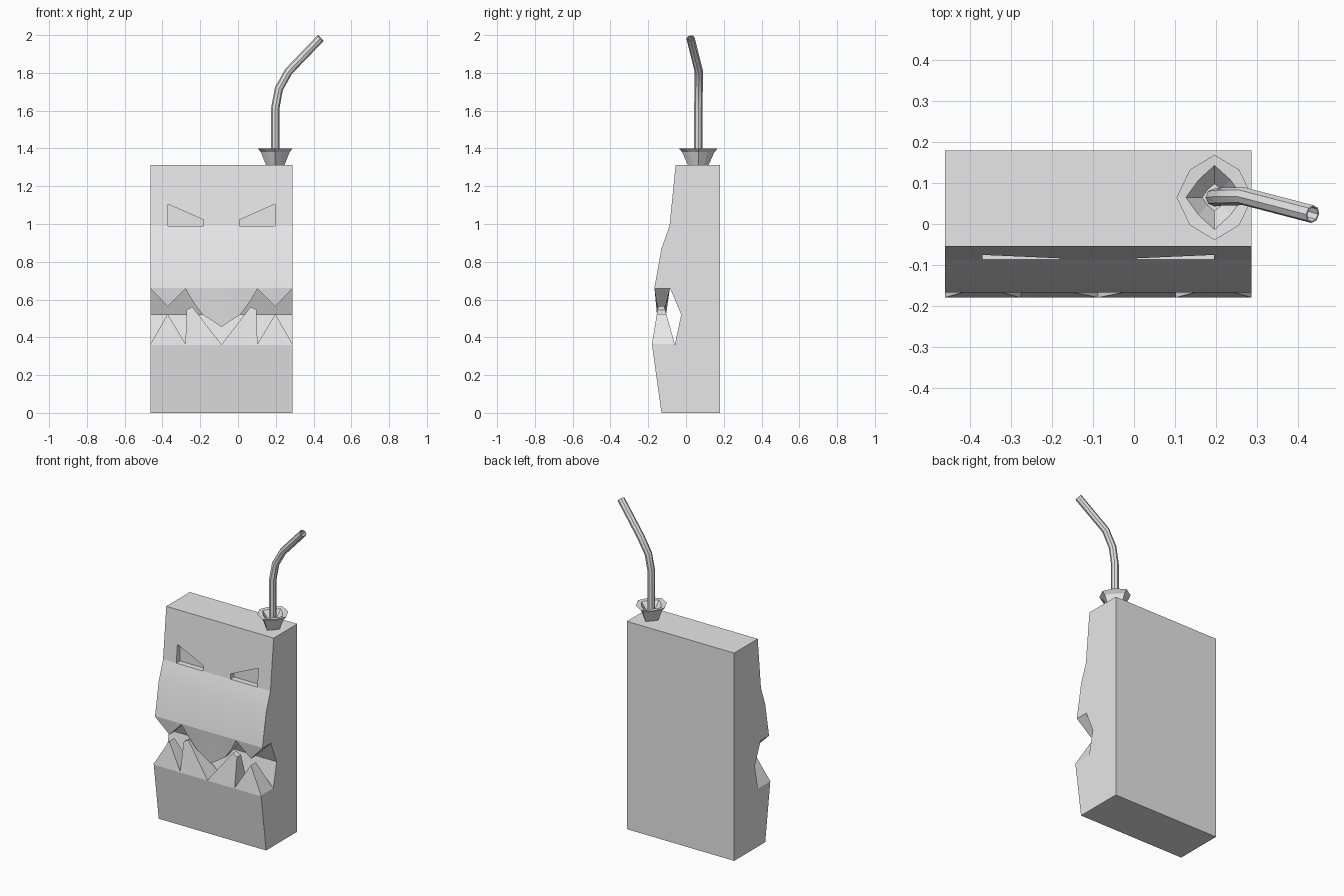
import bpy, bmesh, math
from mathutils import Vector

cube = bpy.data.objects.get("Cube")
if cube:
    bpy.data.objects.remove(cube, do_unlink=True)

GREY = (0.8, 0.8, 0.8, 1)
mat = bpy.data.materials.new("plain grey")
mat.use_nodes = True
mat.diffuse_color = GREY
mat.node_tree.nodes["Principled BSDF"].inputs["Base Color"].default_value = GREY


def activate(obj):
    bpy.ops.object.select_all(action='DESELECT')
    obj.select_set(True)
    bpy.context.view_layer.objects.active = obj


def make_object(name, bm):
    bmesh.ops.remove_doubles(bm, verts=bm.verts, dist=0.0005)
    bmesh.ops.recalc_face_normals(bm, faces=bm.faces)
    mesh = bpy.data.meshes.new(name)
    bm.to_mesh(mesh)
    bm.free()
    mesh.materials.append(mat)
    obj = bpy.data.objects.new(name, mesh)
    bpy.context.collection.objects.link(obj)
    return obj


def loft(rings):
    """Bridge closed rings of points and cap both ends."""
    bm = bmesh.new()
    rows = [[bm.verts.new(p) for p in ring] for ring in rings]
    n = len(rows[0])
    for a, b in zip(rows, rows[1:]):
        for i in range(n):
            j = (i + 1) % n
            bm.faces.new((a[i], a[j], b[j], b[i]))
    bm.faces.new(rows[0])
    bm.faces.new(rows[-1])
    return bm


def mix(a, b, t):
    return a + (b - a) * t


# Carton: one side profile per column, with the jagged mouth line changing by column
MID = -0.0875
LOW, HIGH = 0.366, 0.658
# distance from the middle, lower jaw height, upper jaw height
half = [(0.375, LOW, HIGH), (0.285, 0.523, 0.563), (0.1905, LOW, HIGH),
        (0.1855, 0.546, 0.649), (0.155, 0.562, 0.595), (0.101, 0.493, 0.521),
        (0, 0.362, 0.456)]
columns = [(MID - d, lo, up) for d, lo, up in half]
columns += [(MID + d, lo, up) for d, lo, up in reversed(half[:-1])]


def column_profile(x, lo, up):
    t = max(0, (lo - LOW) / 0.196)       # lower tooth height, 0 to 1
    u = min(1, (HIGH - up) / 0.12)       # upper tooth length, 0 to 1
    profile = [(0.18, 0), (-0.13, 0), (-0.18, 0.36),
               (mix(-0.18, -0.148, t), lo), (mix(-0.06, -0.115, t), lo),
               (-0.06, 0.358), (-0.025, 0.52), (-0.085, 0.662),
               (mix(-0.085, -0.115, u), up), (mix(-0.167, -0.148, u), up),
               (-0.167, 0.662), (-0.13, 0.87), (-0.087, 0.99),
               (-0.055, 1.312), (0.18, 1.312)]
    return [(x, y, z) for y, z in profile]


carton = make_object("carton", loft([column_profile(*c) for c in columns]))

# Slanted eye recesses
for side in (-1, 1):
    outline = [(0.095, 0.99), (0.095, 1.022), (0.283, 1.105), (0.283, 0.99)]
    rings = [[(MID + side * d, y, z) for d, z in outline] for y in (-0.2, -0.05)]
    cutter = make_object("eye_cutter", loft(rings))
    cutter.hide_render = True
    cut = carton.modifiers.new("eye", 'BOOLEAN')
    cut.operation = 'DIFFERENCE'
    cut.solver = 'EXACT'
    cut.object = cutter
    activate(carton)
    bpy.ops.object.modifier_apply(modifier=cut.name)
    bpy.data.objects.remove(cutter, do_unlink=True)
activate(carton)
bpy.ops.object.shade_smooth_by_angle(angle=math.radians(12))

# Flared collar: diamond-shaped cup with an eight-sided rim
CX, CY = 0.197, 0.065
# radius, height, diagonal squareness
collar_rings = [(0.046, 1.305, 0.76), (0.076, 1.38, 0.8), (0.093, 1.4, 0.92),
                (0.07, 1.398, 0.78), (0.03, 1.35, 0.8)]
rings = []
for r, z, k in collar_rings:
    rings.append([(CX + math.cos(a) * r * f, CY + math.sin(a) * r * f * 1.12, z)
                  for a, f in ((i * math.pi / 4, k if i % 2 else 1) for i in range(8))])
collar = make_object("straw_collar", loft(rings))

# Bent hollow straw
path = [(CX, CY, 1.32), (CX, CY, 1.61), (0.216, 0.067, 1.715),
        (0.268, 0.068, 1.808), (0.437, 0.024, 1.984)]
curve = bpy.data.curves.new("straw", 'CURVE')
curve.dimensions = '3D'
curve.bevel_depth = 0.022
curve.bevel_resolution = 2
spline = curve.splines.new('POLY')
spline.points.add(len(path) - 1)
for point, co in zip(spline.points, path):
    point.co = (*co, 1)
curve.materials.append(mat)
straw = bpy.data.objects.new("straw", curve)
bpy.context.collection.objects.link(straw)
activate(straw)
bpy.ops.object.convert(target='MESH')
straw = bpy.context.object
wall = straw.modifiers.new("wall", 'SOLIDIFY')
wall.thickness = 0.004
wall.offset = -1
bpy.ops.object.modifier_apply(modifier=wall.name)
bpy.ops.object.shade_smooth_by_angle(angle=math.radians(30))
